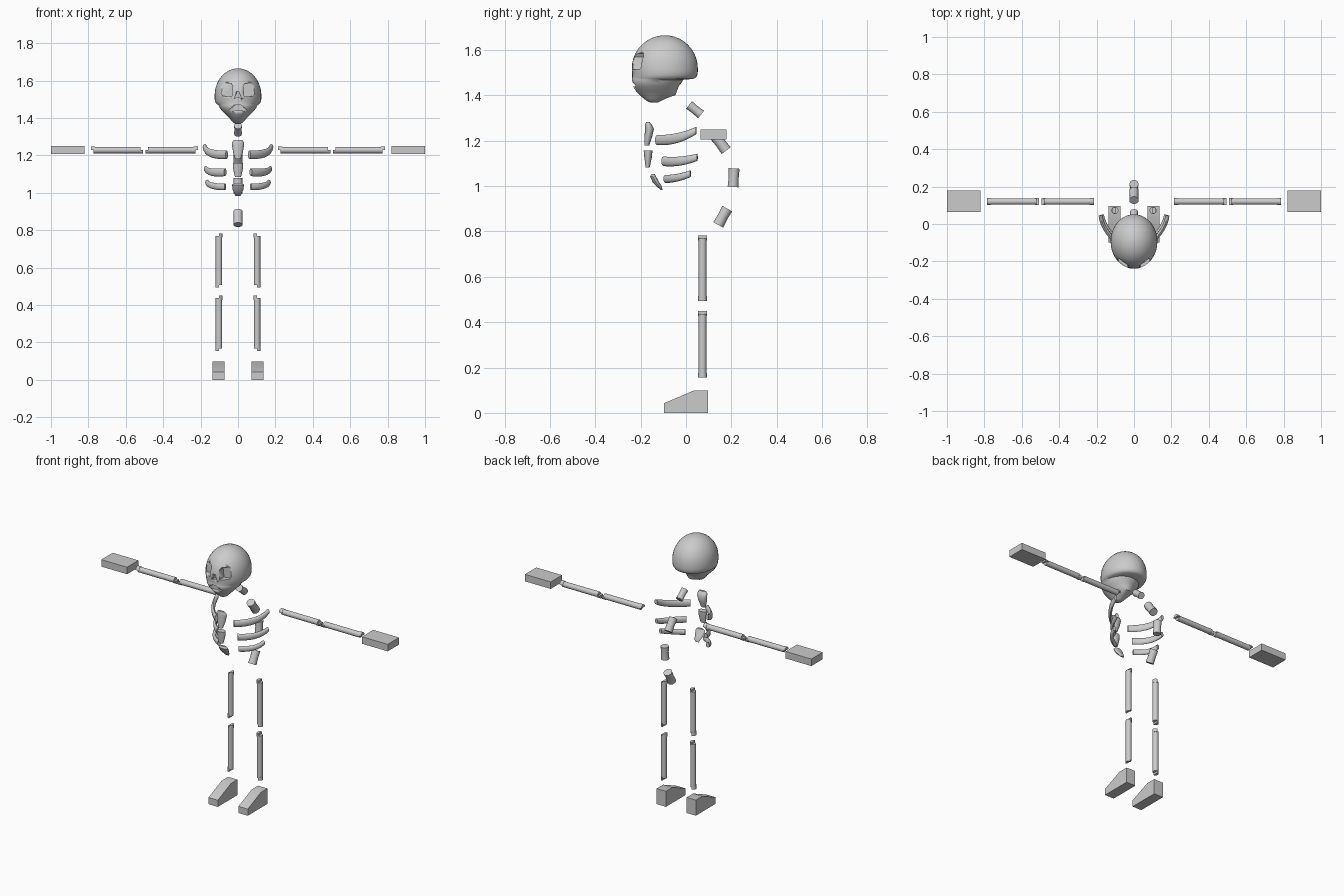
import bpy, bmesh, math
from mathutils import Vector

if "Cube" in bpy.data.objects:
    bpy.data.objects.remove(bpy.data.objects["Cube"])


def finish(name, bm, angle=35):
    bmesh.ops.recalc_face_normals(bm, faces=bm.faces[:])
    me = bpy.data.meshes.new(name)
    bm.to_mesh(me)
    bm.free()
    ob = bpy.data.objects.new(name, me)
    bpy.context.collection.objects.link(ob)
    bpy.ops.object.select_all(action='DESELECT')
    ob.select_set(True)
    bpy.context.view_layer.objects.active = ob
    bpy.ops.object.shade_smooth_by_angle(angle=math.radians(angle))
    return ob


def add_loft(bm, rings):
    vs = [[bm.verts.new(p) for p in r] for r in rings]
    n = len(vs[0])
    for a, b in zip(vs, vs[1:]):
        for i in range(n):
            j = (i + 1) % n
            bm.faces.new((a[i], a[j], b[j], b[i]))
    bm.faces.new(vs[0][::-1])
    bm.faces.new(vs[-1])


def loft(name, rings, angle=35):
    bm = bmesh.new()
    add_loft(bm, rings)
    return finish(name, bm, angle)


def rod_rings(a, b, radii, up, arc=2 * math.pi, n=16):
    """Rings along a-b; radii is a list of (t, radius); arc < 2pi gives a part cylinder about up."""
    a, b = Vector(a), Vector(b)
    d = (b - a).normalized()
    u = Vector(up)
    v = d.cross(u)
    angs = [(i / (n - 1) - .5) * arc for i in range(n)] if arc < 6 else [2 * math.pi * i / n for i in range(n)]
    return [[a.lerp(b, t) + (u * math.cos(g) + v * math.sin(g)) * r for g in angs] for t, r in radii]


def bone(name, a, b, up, lip_a, lip_b):
    """Long bone: round shaft with a half-round lip at each end."""
    a, b = Vector(a), Vector(b)
    d = (b - a).normalized()
    bm = bmesh.new()
    add_loft(bm, rod_rings(a + d * .013, b - d * .013, [(0, .017), (1, .017)], up))
    for p, q, s in ((a, a + d * .022, lip_a), (b - d * .022, b, lip_b)):
        add_loft(bm, rod_rings(p, q, [(0, .019), (1, .019)], Vector(up) * s, math.pi, 10))
    return finish(name, bm)


def prism(name, pts, axis, lo, hi):
    def P(p, c):
        return (c, p[0], p[1]) if axis == 'x' else (p[0], c, p[1])
    return loft(name, [[P(p, lo) for p in pts], [P(p, hi) for p in pts]], 30)


# skull: domed cranium narrowing to the jaw
sections = [(1.52 + .145 * math.sin(t), .125 * math.cos(t), -.093 - .146 * math.cos(t), -.093 + .145 * math.cos(t))
            for t in [math.radians(d) for d in (89, 82, 74, 65, 56, 46, 36, 26, 17, 8, 0)]]
sections += [(1.505, .125, -.239, .052), (1.49, .123, -.237, .050), (1.478, .118, -.238, .043),
             (1.473, .112, -.239, .033), (1.469, .104, -.24, -.012), (1.455, .098, -.24, -.02),
             (1.44, .087, -.234, -.032), (1.42, .067, -.221, -.04), (1.402, .049, -.205, -.046),
             (1.386, .035, -.186, -.09), (1.374, .024, -.17, -.112), (1.368, .012, -.155, -.125)]
N = 40
skull = loft("skull", [[(w * math.cos(2 * math.pi * i / N),
                         (f + b) / 2 + (b - f) / 2 * math.sin(2 * math.pi * i / N), z) for i in range(N)]
                       for z, w, f, b in sections], 40)

# eye sockets, nose and mouth recesses
cutters = [prism("nose_cutter", [(-.02, 1.502), (-.008, 1.51), (.008, 1.51), (.02, 1.502), (.005, 1.54), (-.005, 1.54)],
                 'y', -.3, -.218),
           prism("mouth_cutter", [(-.065, 1.428), (-.055, 1.425), (-.02, 1.44), (.02, 1.44), (.055, 1.425),
                                  (.065, 1.428), (.012, 1.472), (-.012, 1.472)], 'y', -.3, -.222)]
for s in (-1, 1):
    cutters.append(prism("eye_cutter", [(s * x, z) for x, z in
                   ((.034, 1.513), (.082, 1.517), (.088, 1.53), (.083, 1.58), (.076, 1.588), (.036, 1.584), (.028, 1.57))],
                   'y', -.3, -.188))
bpy.context.view_layer.objects.active = skull
for c in cutters:
    m = skull.modifiers.new("cut", 'BOOLEAN')
    m.operation, m.solver, m.object = 'DIFFERENCE', 'EXACT', c
    bpy.ops.object.modifier_apply(modifier=m.name)
    bpy.data.objects.remove(c)

# vertebrae following the curve of the back: centre y, z, axis direction, half length, radius
for i, (y, z, dy, dz, h, r) in enumerate([(.04, 1.337, .78, -.62, .034, .021), (.152, 1.19, .6, -.8, .042, .025),
                                          (.21, 1.037, -.06, -1, .041, .024), (.162, .865, -.48, -.88, .041, .025)]):
    d = Vector((0, dy, dz)).normalized() * h
    c = Vector((0, y, z))
    loft(f"vertebra_{i + 1}", rod_rings(c - d, c + d, [(0, r), (.5, r * .92), (1, r)], (1, 0, 0)))

# breastbone plates: rows of (z, half width, front y, back y)
plates = [[(1.282, .022, -.176, -.16), (1.27, .032, -.18, -.15), (1.252, .032, -.181, -.141),
           (1.215, .026, -.183, -.15), (1.18, .015, -.184, -.162)],
          [(1.158, .028, -.187, -.148), (1.13, .027, -.184, -.15), (1.083, .016, -.178, -.16)],
          [(1.053, .02, -.152, -.137), (1.042, .032, -.158, -.132), (1.015, .028, -.146, -.117),
           (.998, .02, -.128, -.106), (.983, .014, -.112, -.104)]]
for i, rows in enumerate(plates):
    loft(f"breastbone_{i + 1}", [[(w * math.cos(a), (f + b) / 2 + (b - f) / 2 * math.sin(a), z)
                                 for a in [2 * math.pi * k / 16 for k in range(16)]] for z, w, f, b in rows], 45)

# ribs: front, middle and back points (x, y, z, half height)
ribs = [[(.06, -.128, 1.203, .022), (.145, -.04, 1.212, .022), (.178, .045, 1.245, .016)],
        [(.068, -.1, 1.11, .021), (.138, -.03, 1.11, .02), (.172, .05, 1.127, .016)],
        [(.068, -.09, 1.032, .018), (.135, -.04, 1.037, .017), (.165, .02, 1.055, .015)]]


def curve_point(p, t):
    w = (2 * (t - .5) * (t - 1), 4 * t * (1 - t), 2 * t * (t - .5))
    return [sum(wi * q[k] for wi, q in zip(w, p)) for k in range(4)]


for s, side in ((-1, "left"), (1, "right")):
    for i, p in enumerate(ribs):
        rings = []
        for k in range(11):
            x, y, z, h = curve_point(p, k / 10)
            x0, y0 = curve_point(p, k / 10 - .01)[:2]
            x1, y1 = curve_point(p, k / 10 + .01)[:2]
            n = Vector((y1 - y0, x0 - x1, 0)).normalized() * .011
            rings.append([(s * (x + n.x * math.cos(a)), y + n.y * math.cos(a), z + h * math.sin(a))
                          for a in [2 * math.pi * j / 12 for j in range(12)]])
        loft(f"{side}_rib_{i + 1}", rings, 45)

    # arm bones and block hand
    bone(f"{side}_upper_arm", (s * .215, .12, 1.228), (s * .495, .12, 1.228), (0, 0, 1), 1, -1)
    bone(f"{side}_forearm", (s * .508, .12, 1.228), (s * .786, .12, 1.228), (0, 0, 1), -1, 1)
    prism(f"{side}_hand", [(.065, 1.206), (.178, 1.206), (.178, 1.25), (.065, 1.25)], 'x', s * .82, s * 1.0)

    # leg bones and wedge foot
    bone(f"{side}_thigh", (s * .102, .073, .493), (s * .102, .073, .783), (s, 0, 0), 1, -1)
    bone(f"{side}_shin", (s * .102, .073, .155), (s * .102, .073, .45), (s, 0, 0), 1, -1)
    prism(f"{side}_foot", [(-.098, 0), (-.098, .042), (.033, .098), (.097, .098), (.097, 0)], 'x', s * .072, s * .137)
